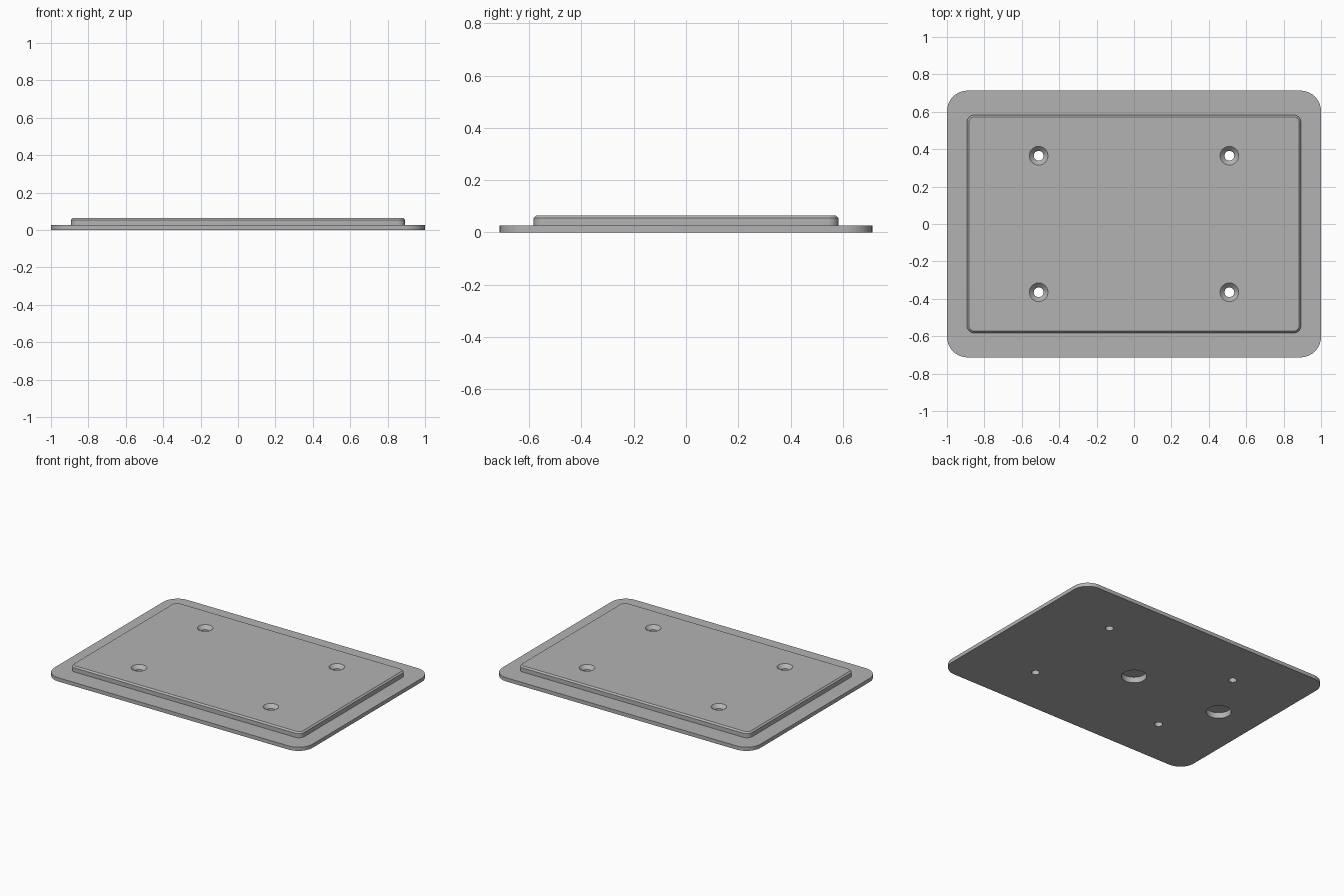
import bpy, bmesh
from math import sin, cos, pi, radians

cube = bpy.data.objects.get("Cube")
if cube:
    bpy.data.objects.remove(cube, do_unlink=True)

grey = bpy.data.materials.new("plain_grey")
grey.use_nodes = True
COLOUR = (0.45, 0.45, 0.45, 1)
grey.diffuse_color = COLOUR
grey.node_tree.nodes["Principled BSDF"].inputs["Base Color"].default_value = COLOUR


def rounded_rect(hx, hy, r, z, seg=10):
    """Counter-clockwise outline of a rectangle with round corners."""
    pts = []
    for q, (sx, sy) in enumerate([(1, 1), (-1, 1), (-1, -1), (1, -1)]):
        for i in range(seg + 1):
            a = (q + i / seg) * pi / 2
            pts.append((sx * (hx - r) + r * cos(a), sy * (hy - r) + r * sin(a), z))
    return pts


def circle(x, y, r, z, n=40):
    return [(x + r * cos(2 * pi * i / n), y + r * sin(2 * pi * i / n), z) for i in range(n)]


def loft(name, outlines):
    """Closed solid through a stack of outlines, lowest first."""
    bm = bmesh.new()
    rings = [[bm.verts.new(p) for p in o] for o in outlines]
    n = len(rings[0])
    for a, b in zip(rings, rings[1:]):
        for i in range(n):
            j = (i + 1) % n
            bm.faces.new((a[i], a[j], b[j], b[i]))
    bm.faces.new(rings[0][::-1])
    bm.faces.new(rings[-1])
    mesh = bpy.data.meshes.new(name)
    bm.to_mesh(mesh)
    bm.free()
    mesh.materials.append(grey)
    ob = bpy.data.objects.new(name, mesh)
    bpy.context.collection.objects.link(ob)
    return ob


# Wide flange with a raised, chamfered panel on top
FLANGE, TOP, CHAMFER = 0.026, 0.065, 0.01
plate = loft("cover_plate", [
    rounded_rect(1, 0.713, 0.11, 0),
    rounded_rect(1, 0.713, 0.11, FLANGE),
    rounded_rect(0.893, 0.583, 0.04, FLANGE),
    rounded_rect(0.893, 0.583, 0.04, TOP - CHAMFER),
    rounded_rect(0.893 - CHAMFER, 0.583 - CHAMFER, 0.04 - CHAMFER, TOP),
])

cutters = []
# Four countersunk screw holes
HOLE, SINK = 0.026, 0.05
for x in (-0.51, 0.51):
    for y in (-0.365, 0.365):
        cutters.append(loft("screw_hole_cutter", [
            circle(x, y, HOLE, -0.02),
            circle(x, y, HOLE, TOP - (SINK - HOLE)),
            circle(x, y, SINK, TOP),
            circle(x, y, SINK, TOP + 0.02),
        ]))
# Two round blind pockets in the underside
for x in (0, -0.7):
    cutters.append(loft("pocket_cutter", [circle(x, 0, 0.08, -0.02), circle(x, 0, 0.08, 0.04)]))

bpy.context.view_layer.objects.active = plate
for c in cutters:
    c.hide_render = True
    mod = plate.modifiers.new("cut", 'BOOLEAN')
    mod.operation = 'DIFFERENCE'
    mod.solver = 'EXACT'
    mod.object = c
    bpy.ops.object.modifier_apply(modifier=mod.name)
    bpy.data.objects.remove(c, do_unlink=True)

# Smooth curved walls, sharp edges
bpy.ops.object.select_all(action='DESELECT')
plate.select_set(True)
bpy.ops.object.shade_smooth_by_angle(angle=radians(30))
